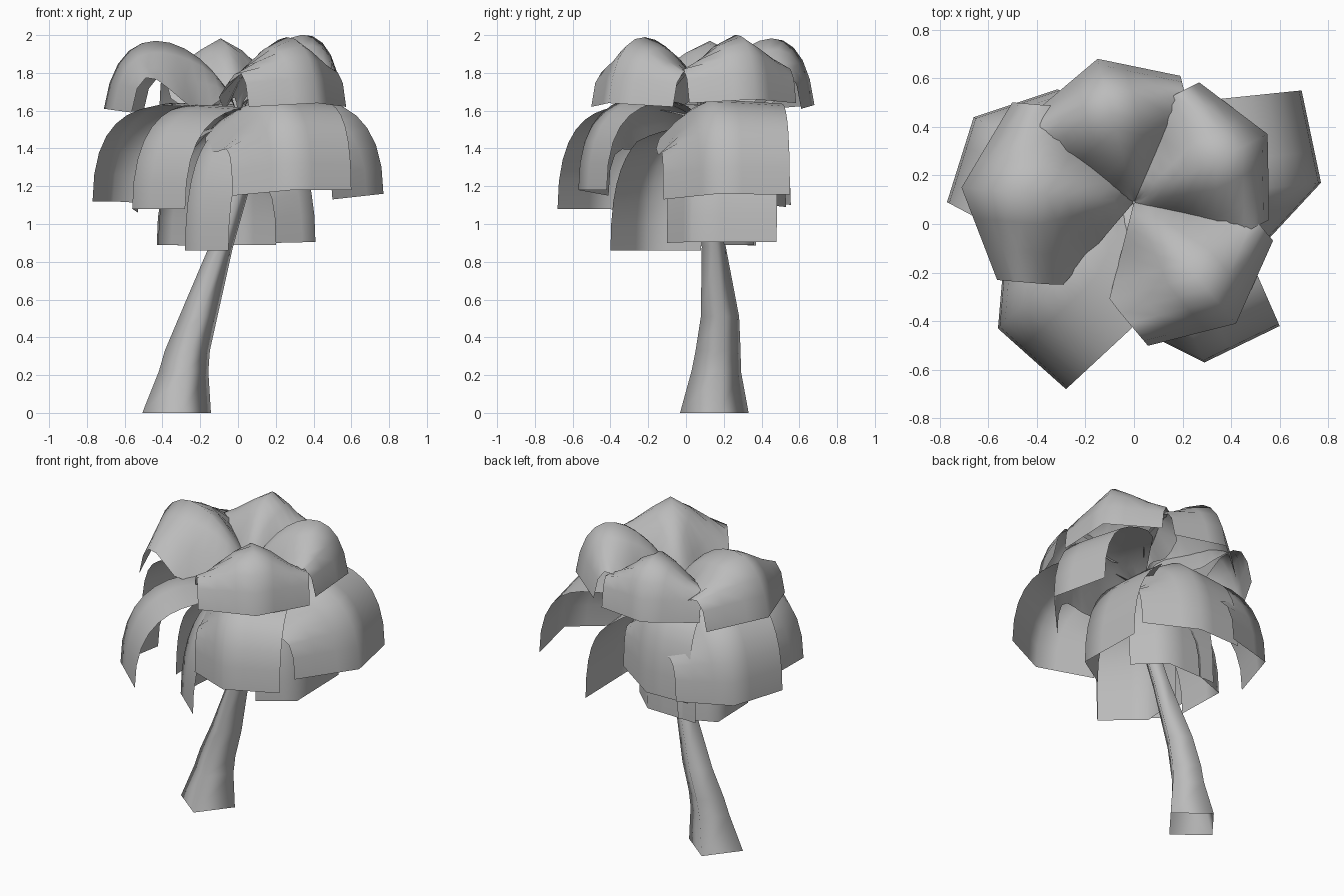
import bpy
import math
from mathutils import Vector

cube = bpy.data.objects.get("Cube")
if cube:
    bpy.data.objects.remove(cube, do_unlink=True)

# One plain grey for the whole tree
grey = bpy.data.materials.new("plain_grey")
grey.use_nodes = True
colour = (0.5, 0.5, 0.5, 1)
grey.diffuse_color = colour
grey.node_tree.nodes["Principled BSDF"].inputs["Base Color"].default_value = colour


def add_mesh(name, verts, faces):
    mesh = bpy.data.meshes.new(name)
    mesh.from_pydata(verts, [], faces)
    mesh.materials.append(grey)
    obj = bpy.data.objects.new(name, mesh)
    bpy.context.collection.objects.link(obj)
    bpy.ops.object.select_all(action="DESELECT")
    obj.select_set(True)
    bpy.context.view_layer.objects.active = obj
    bpy.ops.object.shade_smooth_by_angle(angle=math.radians(100))


def bezier(a, b, c, d, t):
    s = 1 - t
    return s**3 * a + 3 * s * s * t * b + 3 * s * t * t * c + t**3 * d


CROWN_X, CROWN_Y = 0.0, 0.09
ROWS, HALF_COLS = 12, 3


def frond(name, tier, tip, corner_a, corner_b):
    """Arched sheet: a midrib from the crown to the tip, fanning out to two corners."""
    root_z, rise_z, bend, out_1, out_2, fan, droop_a, droop_b = tier
    root = Vector((CROWN_X, CROWN_Y, root_z))
    tip = Vector(tip)
    sides = ((Vector(corner_a) - tip, droop_a), (Vector(corner_b) - tip, droop_b))
    reach = tip - root
    verts, faces = [], []
    cols = 2 * HALF_COLS + 1
    for i in range(ROWS + 1):
        t = 0.02 + 0.98 * i / ROWS
        h = bezier(0, out_1, out_2, 1, t)
        z = bezier(root_z, rise_z, tip.z + bend, tip.z, t)
        width = min(1, h / fan)
        sag = max(0, math.sin(math.pi * t)) ** 2.5
        for j in range(cols):
            v = j / HALF_COLS - 1
            side, droop = sides[0 if v < 0 else 1]
            k = abs(v) * width
            verts.append((root.x + reach.x * h + side.x * k,
                          root.y + reach.y * h + side.y * k,
                          z + side.z * k * t - droop * sag * abs(v) ** 1.5))
    for i in range(ROWS):
        for j in range(cols - 1):
            a = i * cols + j
            faces.append((a, a + 1, a + cols + 1, a + cols))
    add_mesh(name, verts, faces)


# Trunk: leaning open four-sided tube, flared at the foot
rings = [(-0.325, 0.15, 0, 0.183), (-0.288, 0.16, 0.22, 0.132),
         (-0.268, 0.17, 0.33, 0.12), (-0.21, 0.18, 0.51, 0.102),
         (-0.09, 0.147, 0.88, 0.064), (0.01, 0.12, 1.2, 0.055),
         (0.01, 0.09, 1.54, 0.045)]
SIDES, TURN = 4, math.radians(7)
verts, faces = [], []
for x, y, z, r in rings:
    for k in range(SIDES):
        a = TURN + math.tau * k / SIDES
        verts.append((x + r * math.cos(a), y + r * math.sin(a), z))
for i in range(len(rings) - 1):
    for k in range(SIDES):
        n = (k + 1) % SIDES
        faces.append((i * SIDES + k, i * SIDES + n,
                      (i + 1) * SIDES + n, (i + 1) * SIDES + k))
add_mesh("trunk", verts, faces)

# Tier: root height, rise height, bend above tip, their reach, fan point,
# then the droop of each edge
TOP = (1.55, 1.92, 0.635, 0.1, 0.88, 0.62, 0.34, 0.34)
MIDDLE = (1.53, 1.7, 0.64, 0.3, 1.0, 0.45, 0.26, 0.02)
LOW = (1.5, 1.55, 0.62, 0.3, 1.0, 0.5, 0.15, 0.03)

# Top fronds: symmetric, placed by the tip alone
for name, x, y, z in [("top_frond_right", -0.71, 0.15, 1.61),
                      ("top_frond_back", -0.15, 0.68, 1.63),
                      ("top_frond_left", 0.55, 0.37, 1.66),
                      ("top_frond_front", 0.42, -0.41, 1.64)]:
    reach = Vector((x - CROWN_X, y - CROWN_Y, 0))
    across = Vector((-reach.y, reach.x, 0)) * 0.515
    base = Vector((x, y, z - 0.02)) - reach * 0.25
    frond(name, TOP, (x, y, z), base - across, base + across)

# Middle fronds: long and twisted to one side
frond("middle_frond_front_right", MIDDLE,
      (-0.56, -0.43, 1.08), (-0.53, -0.08, 1.06), (-0.28, -0.68, 1.08))
frond("middle_frond_front_left", MIDDLE,
      (0.29, -0.57, 1.18), (-0.03, -0.41, 1.15), (0.6, -0.42, 1.18))
frond("middle_frond_left", MIDDLE,
      (0.77, 0.17, 1.16), (0.5, -0.12, 1.13), (0.69, 0.55, 1.155))
frond("middle_frond_back_right", MIDDLE,
      (-0.66, 0.44, 1.12), (-0.315, 0.555, 1.1), (-0.77, 0.09, 1.12))
frond("middle_frond_back", MIDDLE,
      (-0.08, 0.53, 1.09), (0.22, 0.34, 1.11), (-0.38, 0.52, 1.09))

# Low fronds: hanging close around the trunk
frond("low_frond_front", LOW,
      (-0.28, -0.2, 0.86), (-0.26, 0.08, 0.86), (-0.05, -0.4, 0.86))
frond("low_frond_left", LOW,
      (0.41, 0.03, 0.905), (0.2, -0.1, 0.9), (0.4, 0.48, 0.905))
frond("low_frond_right", LOW,
      (-0.43, 0.28, 0.89), (-0.2, 0.37, 0.885), (-0.42, -0.05, 0.89))
frond("low_frond_back", LOW,
      (0.03, 0.36, 0.89), (0.2, 0.2, 0.89), (-0.32, 0.36, 0.885))
